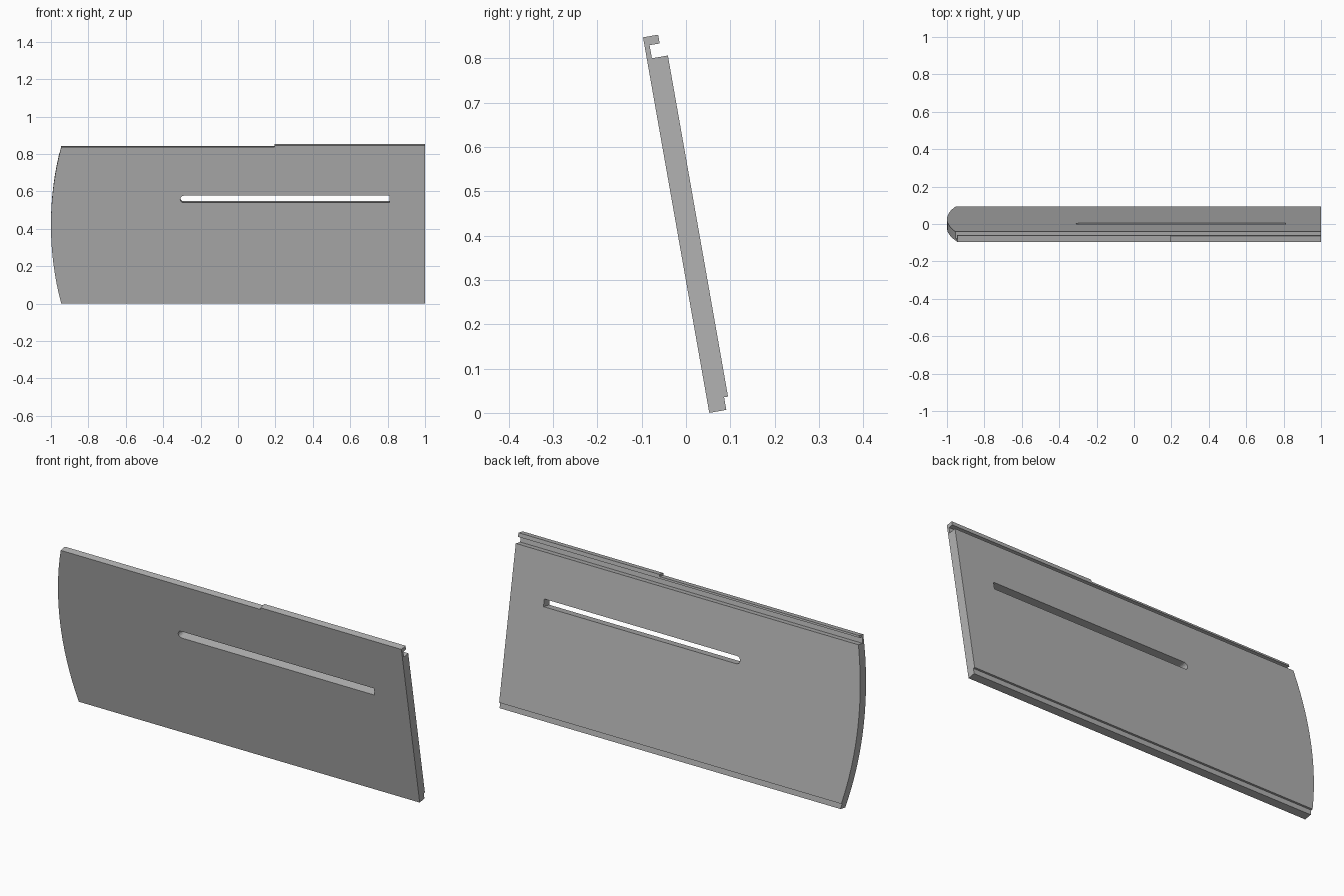
import bpy
import bmesh
import math
from mathutils import Matrix, Vector

if "Cube" in bpy.data.objects:
    bpy.data.objects.remove(bpy.data.objects["Cube"], do_unlink=True)

HEIGHT, THICK = 0.86, 0.048
TILT = math.radians(10)

grey = bpy.data.materials.new("mid_grey")
grey.use_nodes = True
colour = (0.45, 0.45, 0.45, 1)
grey.diffuse_color = colour
grey.node_tree.nodes["Principled BSDF"].inputs["Base Color"].default_value = colour


def prism(name, outline, y0, y1):
    """Solid from an (x, z) outline pushed from y0 to y1."""
    bm = bmesh.new()
    face = bm.faces.new([bm.verts.new((x, y0, z)) for x, z in outline])
    out = bmesh.ops.extrude_face_region(bm, geom=[face])
    moved = [v for v in out["geom"] if isinstance(v, bmesh.types.BMVert)]
    bmesh.ops.translate(bm, verts=moved, vec=Vector((0, y1 - y0, 0)))
    bmesh.ops.recalc_face_normals(bm, faces=bm.faces)
    mesh = bpy.data.meshes.new(name)
    bm.to_mesh(mesh)
    bm.free()
    mesh.materials.append(grey)
    obj = bpy.data.objects.new(name, mesh)
    bpy.context.collection.objects.link(obj)
    return obj


def box(x0, x1, z0, z1):
    return [(x0, z0), (x1, z0), (x1, z1), (x0, z1)]


# Panel with a bowed left-hand end
half, bow, steps = 0.425, 0.055, 16
radius = (half ** 2 + bow ** 2) / (2 * bow)
spread = math.asin(half / radius)
outline = [(1, 0), (1, HEIGHT), (-1 + bow, HEIGHT)]
for i in range(steps + 1):
    a = spread * (1 - 2 * i / steps)
    outline.append((-1 + radius * (1 - math.cos(a)), half + radius * math.sin(a)))
panel = prism("panel", outline, 0, THICK)

# Slot: one rounded end, one square end
slot_r, slot_z = 0.019, 0.567
slot = [(0.81, slot_z - slot_r), (0.81, slot_z + slot_r)]
for i in range(9):
    a = math.pi * (0.5 + i / 8)
    slot.append((-0.29 + slot_r * math.cos(a), slot_z + slot_r * math.sin(a)))

# Rebates, hook channel, shorter hook on one part, and the slot
cuts = [
    ("bottom_rebate", box(-2, 2, -1, 0.029), 0.039, 1),
    ("hook_back", box(-2, 2, 0.81, 2), 0.0345, 1),
    ("hook_channel", box(-2, 2, 0.81, 0.84), 0.0115, 1),
    ("short_hook_top", box(-2, 0.195, 0.85, 2), -1, 1),
    ("slot", slot, -1, 1),
]
for name, shape, y0, y1 in cuts:
    cutter = prism(name + "_cutter", shape, y0, y1)
    cutter.hide_render = True
    mod = panel.modifiers.new(name, "BOOLEAN")
    mod.operation, mod.solver, mod.object = "DIFFERENCE", "EXACT", cutter
    bpy.context.view_layer.update()
    evaluated = panel.evaluated_get(bpy.context.evaluated_depsgraph_get())
    result = bpy.data.meshes.new_from_object(evaluated)
    panel.modifiers.clear()
    panel.data = result
    bpy.data.objects.remove(cutter, do_unlink=True)

# Lean the panel towards the front
panel.data.transform(Matrix.Translation((0, 0.0525, 0)) @ Matrix.Rotation(TILT, 4, "X"))
panel.data.update()
